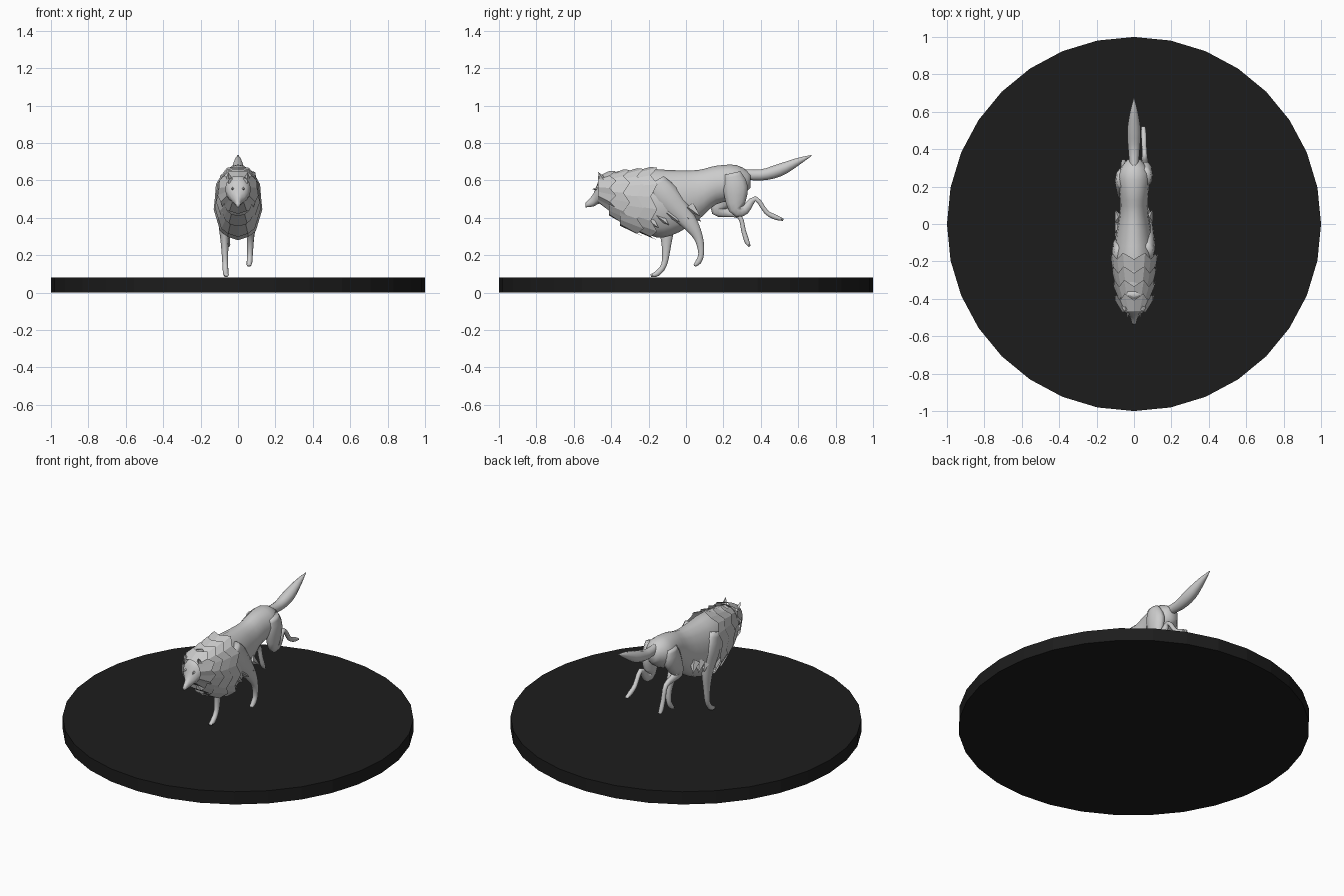
import bpy, bmesh, math
from mathutils import Vector

if "Cube" in bpy.data.objects:
    bpy.data.objects.remove(bpy.data.objects["Cube"])


def finish(name, bm, smooth=True):
    bmesh.ops.recalc_face_normals(bm, faces=bm.faces[:])
    me = bpy.data.meshes.new(name)
    bm.to_mesh(me)
    bm.free()
    ob = bpy.data.objects.new(name, me)
    bpy.context.collection.objects.link(ob)
    for p in me.polygons:
        p.use_smooth = smooth
    return ob


def refine(st, steps=3):
    """Catmull-Rom curve through the stations."""
    st = [Vector(s) for s in st]
    out = []
    for i in range(len(st) - 1):
        p0, p1, p2, p3 = st[max(i - 1, 0)], st[i], st[i + 1], st[min(i + 2, len(st) - 1)]
        for k in range(steps):
            t = k / steps
            out.append(0.5 * (2 * p1 + (p2 - p0) * t + (2 * p0 - 5 * p1 + 4 * p2 - p3) * t * t
                              + (3 * p1 - p0 - 3 * p2 + p3) * t ** 3))
    return out + [st[-1]]


def loft(name, stations, sides=12, upright=False):
    """Smooth elliptical tube; stations are (y, z, half width, half depth) with x optional last."""
    st = refine([tuple(s) + (0,) * (5 - len(s)) for s in stations])
    pts = [Vector((s[4], s[0], s[1])) for s in st]
    bm = bmesh.new()
    rings = []
    for i, s in enumerate(st):
        t = pts[min(i + 1, len(pts) - 1)] - pts[max(i - 1, 0)]
        t = Vector((0, 1, 0)) if upright else t
        n = t.cross(Vector((1, 0, 0))).normalized()
        angles = [2 * math.pi * k / sides for k in range(sides)]
        rings.append([bm.verts.new(pts[i] + Vector((s[2] * math.cos(a), 0, 0)) + n * s[3] * math.sin(a))
                      for a in angles])
    for r0, r1 in zip(rings, rings[1:]):
        for k in range(sides):
            j = (k + 1) % sides
            bm.faces.new((r0[k], r0[j], r1[j], r1[k]))
    bm.faces.new(rings[0])
    bm.faces.new(rings[-1])
    return finish(name, bm)


def collar(name, front, rear, spike=0.035, sides=18):
    """Flared band of pointed fur; front and rear are (y, z, half width, half height)."""
    bm = bmesh.new()
    r0, r1 = [], []
    for k in range(sides):
        a = 2 * math.pi * k / sides - math.pi / 2
        c = math.copysign(abs(math.cos(a)) ** 0.75, math.cos(a))
        for ring, (y, z, rx, rz), e in ((r0, front, 0), (r1, rear, spike)):
            tip = e * (0.5 if k % 2 == 0 else -0.5)
            ring.append(bm.verts.new((c * (rx + tip * 0.2), y + tip, z + math.sin(a) * (rz + tip * 0.2))))
    for k in range(sides):
        j = (k + 1) % sides
        bm.faces.new((r0[k], r0[j], r1[j], r1[k]))
    return finish(name, bm, False)


def cone(name, base, tip, r):
    bm = bmesh.new()
    d = Vector(tip) - Vector(base)
    bmesh.ops.create_cone(bm, cap_ends=True, segments=4, radius1=r, radius2=0, depth=d.length)
    q = d.to_track_quat('Z', 'Y')
    for v in bm.verts:
        v.co = q @ v.co + Vector(base) + d / 2
    return finish(name, bm, False)


def leg(name, x_top, x_paw, path, radii):
    """Leg through (y, z) points; width follows from depth. Adds three dark claws."""
    n = len(path) - 1
    loft(name, [(y, z, 0.008 + 0.45 * r, r, x_top + (x_paw - x_top) * i / n)
                for i, ((y, z), r) in enumerate(zip(path, radii))], 10)
    a, b = Vector((x_paw, *path[-2])), Vector((x_paw, *path[-1]))
    for s in (-1, 0, 1):
        off = Vector((s * 0.009, 0, 0))
        claw = cone(name + "_claw", a.lerp(b, 0.7) + off, a.lerp(b, 1.1) + off, 0.005)
        claw.data.materials.append(dark)


dark = bpy.data.materials.new("dark")
dark.diffuse_color = (0.012, 0.012, 0.012, 1)
dark.use_nodes = True
dark.node_tree.nodes["Principled BSDF"].inputs["Base Color"].default_value = dark.diffuse_color

# Round base
bpy.ops.mesh.primitive_cylinder_add(vertices=32, radius=1, depth=0.08, location=(0, 0, 0.04))
base = bpy.context.object
base.name = "base_disc"
base.data.materials.append(dark)

# Torso
loft("torso", [(-0.40, 0.55, 0.08, 0.09), (-0.20, 0.485, 0.108, 0.175), (-0.08, 0.48, 0.10, 0.175),
               (0.06, 0.52, 0.077, 0.135), (0.16, 0.575, 0.077, 0.103), (0.27, 0.59, 0.085, 0.092),
               (0.345, 0.60, 0.035, 0.04)], 16, True)

# Head and muzzle
loft("head", [(-0.537, 0.468, 0.01, 0.012), (-0.495, 0.495, 0.024, 0.034), (-0.455, 0.545, 0.062, 0.068),
              (-0.36, 0.56, 0.08, 0.09)], 12, True)

# Ears and eyes
for s, side in ((1, "right"), (-1, "left")):
    cone(side + "_ear", (s * 0.045, -0.44, 0.595), (s * 0.052, -0.47, 0.645), 0.024)
    cone(side + "_eye", (s * 0.028, -0.475, 0.555), (s * 0.036, -0.502, 0.553), 0.009)

# Layered mane: bands grow and drop toward the shoulders
for i, name in enumerate(("cheek_ruff", "neck_fur", "mane_fur", "shoulder_fur")):
    y = -0.47 + 0.058 * i
    rz = (0.115, 0.153, 0.184, 0.196)[i]
    z = 0.655 + 0.007 * i - rz
    collar(name, (y, z + 0.012, 0.065 + 0.014 * i, rz - 0.045), (y + 0.08 + 0.015 * i, z, 0.107 + 0.007 * i, rz))

# Brisket and flank tufts
for i in range(5):
    y, z = -0.20 + i * 0.055, 0.335 + i * 0.016
    cone("chest_tuft", (0, y, z + 0.03), (0, y + 0.06, z - 0.035 + i * 0.004), 0.032)
    for s in (1, -1):
        cone("flank_tuft", (s * 0.075, y, z + 0.06), (s * 0.10, y + 0.055, z + 0.01), 0.03)

# Tail
loft("tail", [(0.29, 0.635, 0.022, 0.028), (0.40, 0.629, 0.031, 0.031), (0.50, 0.655, 0.036, 0.035),
              (0.60, 0.702, 0.021, 0.02), (0.672, 0.734, 0.002, 0.002)], 10)

# Legs in mid gallop
fore = (0.05, 0.075, 0.048, 0.026, 0.016, 0.016, 0.008)
hind = (0.045, 0.07, 0.045, 0.028, 0.014, 0.013, 0.014, 0.007)
leg("right_front_leg", 0.075, 0.059, [(-0.16, 0.60), (-0.11, 0.52), (0.01, 0.385), (0.066, 0.295),
                                      (0.081, 0.21), (0.066, 0.165), (0.045, 0.145)], fore)
leg("left_front_leg", -0.08, -0.062, [(-0.17, 0.58), (-0.14, 0.48), (-0.108, 0.36), (-0.105, 0.25),
                                      (-0.117, 0.15), (-0.155, 0.102), (-0.188, 0.092)], fore)
leg("right_hind_leg", 0.065, 0.05, [(0.25, 0.64), (0.265, 0.56), (0.27, 0.45), (0.315, 0.445),
                                    (0.372, 0.503), (0.43, 0.43), (0.48, 0.403), (0.52, 0.39)], hind)
leg("left_hind_leg", -0.065, -0.055, [(0.24, 0.63), (0.23, 0.56), (0.17, 0.455), (0.20, 0.43),
                                      (0.285, 0.408), (0.308, 0.33), (0.325, 0.275), (0.34, 0.248)], hind)
